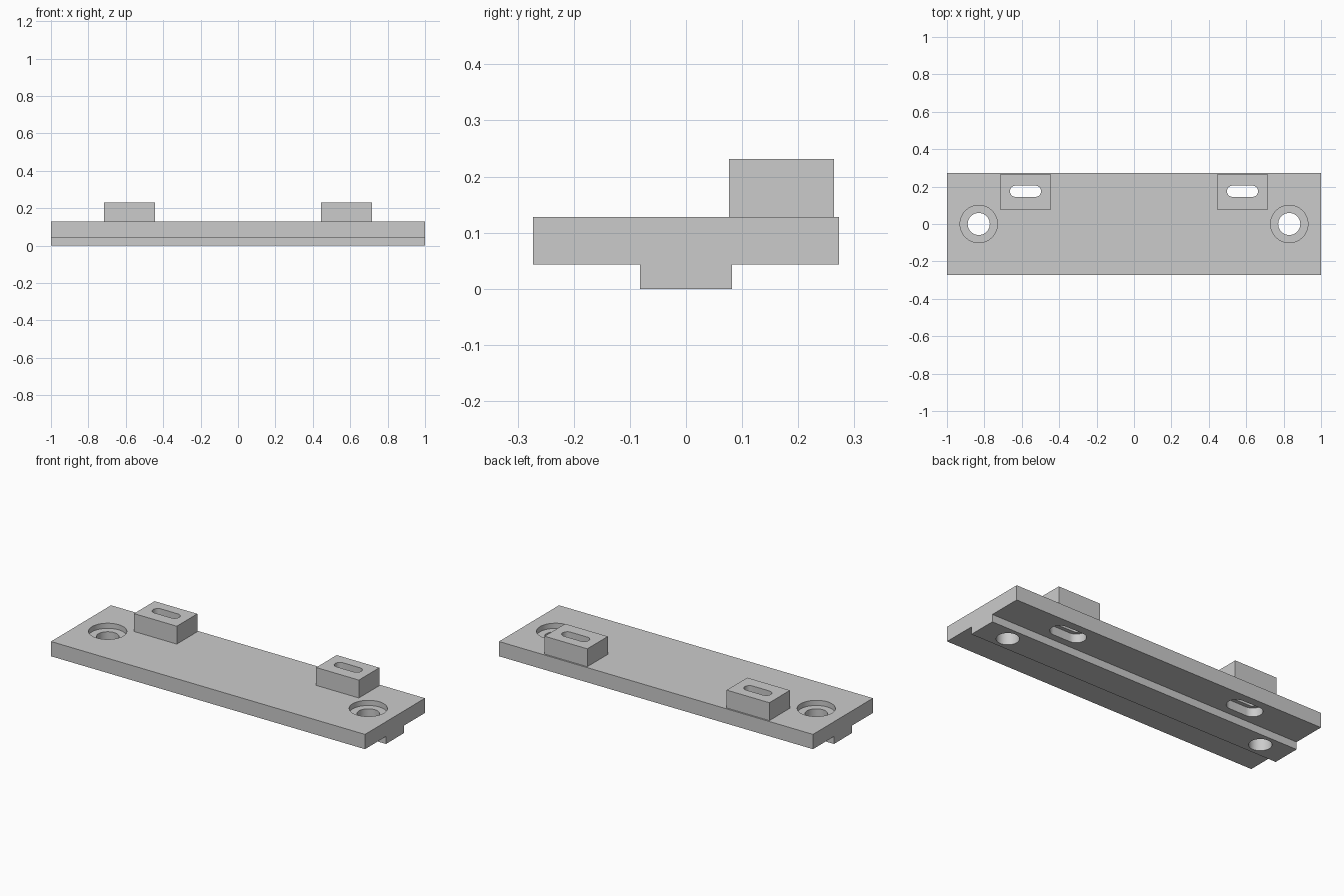
import bpy
import math

if "Cube" in bpy.data.objects:
    bpy.data.objects.remove(bpy.data.objects["Cube"], do_unlink=True)

BOTTOM, LEDGE, TOP, BLOCK_TOP = 0.0, 0.043, 0.128, 0.231
HOLE_X, SLOT_X, SLOT_Y = 0.83, 0.58, 0.175
SLOT_RUN = 0.106  # distance between the centres of a slot's round ends

grey = bpy.data.materials.new("plain grey")
grey.use_nodes = True
grey.diffuse_color = (0.6, 0.6, 0.6, 1)
grey.node_tree.nodes["Principled BSDF"].inputs["Base Color"].default_value = (0.6, 0.6, 0.6, 1)


def prism(name, outline, place, low, high):
    """Extrude a 2D outline from low to high; place maps (u, v, depth) to xyz."""
    n = len(outline)
    verts = [place(u, v, d) for d in (low, high) for u, v in outline]
    faces = [list(range(n))[::-1], list(range(n, 2 * n))]
    faces += [[i, (i + 1) % n, n + (i + 1) % n, n + i] for i in range(n)]
    mesh = bpy.data.meshes.new(name)
    mesh.from_pydata(verts, [], faces)
    mesh.materials.append(grey)
    obj = bpy.data.objects.new(name, mesh)
    bpy.context.collection.objects.link(obj)
    return obj


def upright(u, v, d):
    return (u, v, d)


def lengthwise(u, v, d):
    return (d, u, v)


def capsule(cx, cy, radius, run=0.0, steps=24):
    """Round outline, stretched along x by run."""
    points = []
    for side in (1, -1):
        start = -math.pi / 2 if side > 0 else math.pi / 2
        for i in range(steps + (1 if run else 0)):
            a = start + math.pi * i / steps
            points.append((cx + side * run / 2 + radius * math.cos(a),
                           cy + radius * math.sin(a)))
    return points


def cut(obj, cutters):
    for cutter in cutters:
        cutter.hide_render = True
        mod = obj.modifiers.new("cut", 'BOOLEAN')
        mod.operation = 'DIFFERENCE'
        mod.solver = 'EXACT'
        mod.object = cutter
    graph = bpy.context.evaluated_depsgraph_get()
    mesh = bpy.data.meshes.new_from_object(obj.evaluated_get(graph))
    obj.modifiers.clear()
    obj.data = mesh


# Base plate with the guide rail underneath, as one T-shaped profile
half = [(0.082, BOTTOM), (0.082, LEDGE), (0.273, LEDGE), (0.273, TOP)]
profile = half + [(-y, z) for y, z in reversed(half)]
plate = prism("base_plate", profile, lengthwise, -1, 1)

plate_cutters, slot_cutters, blocks = [], [], []
for side, label in ((1, "left"), (-1, "right")):
    # Screw hole with counterbore
    hx = side * HOLE_X
    plate_cutters.append(prism("hole_cutter", capsule(hx, 0, 0.059), upright, -0.1, 0.3))
    plate_cutters.append(prism("counterbore_cutter", capsule(hx, 0, 0.1), upright, TOP - 0.03, 0.3))
    # Slot with a wider recess from below
    sx = side * SLOT_X
    slot_cutters.append(prism("slot_cutter", capsule(sx, SLOT_Y, 0.03, SLOT_RUN), upright, -0.1, 0.4))
    plate_cutters.append(prism("recess_cutter", capsule(sx, SLOT_Y, 0.052, SLOT_RUN), upright,
                               -0.1, LEDGE + 0.05))
    # Raised block
    x0, x1, y0, y1 = sx - 0.136, sx + 0.136, 0.077, 0.264
    blocks.append(prism(label + "_block", [(x0, y0), (x1, y0), (x1, y1), (x0, y1)],
                        upright, TOP, BLOCK_TOP))

cut(plate, plate_cutters + slot_cutters)
for block, cutter in zip(blocks, slot_cutters):
    cut(block, [cutter])

for cutter in plate_cutters + slot_cutters:
    bpy.data.objects.remove(cutter, do_unlink=True)

# Smooth the round walls, keep the edges sharp
bpy.ops.object.select_all(action='DESELECT')
for obj in [plate] + blocks:
    obj.select_set(True)
bpy.context.view_layer.objects.active = plate
bpy.ops.object.shade_smooth_by_angle(angle=math.radians(30))
